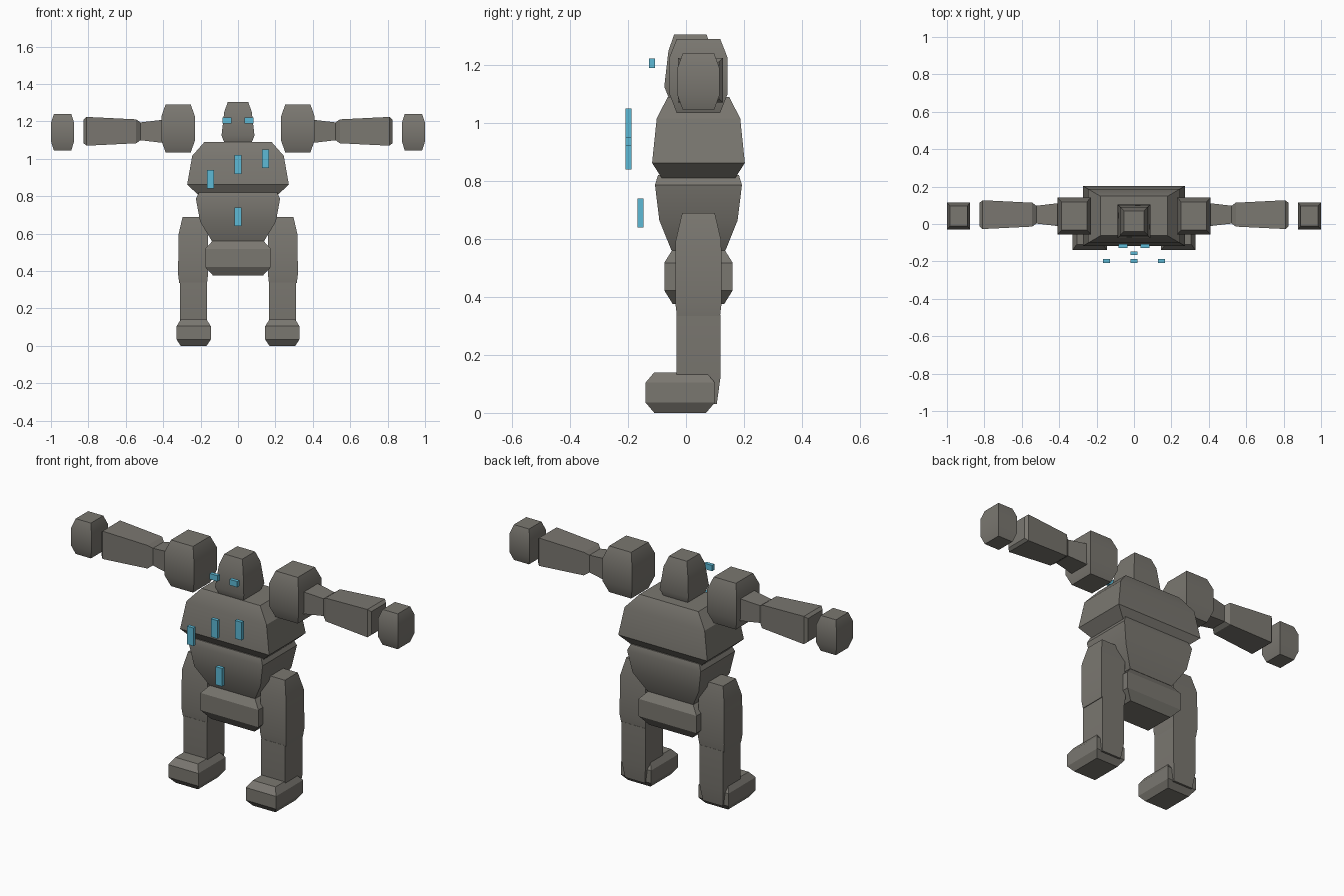
import bpy, bmesh, math

if "Cube" in bpy.data.objects:
    bpy.data.objects.remove(bpy.data.objects["Cube"])

# Depth position shared by the trunk and the limbs
MIDDLE = 0.043

# Profiles: share of the length, then share of the full cross-section
BLOCK = ((0, 0.75), (0.25, 1), (0.75, 1), (1, 0.75))
HEAD = ((0, 0.8), (0.2, 1), (0.75, 0.84), (1, 0.62))
CHEST = ((0, 0.77), (0.2, 1), (0.74, 0.9), (1, 0.66))
ABDOMEN = ((0, 0.62), (0.4, 0.9), (0.87, 1), (1, 0.93))
UPPER_ARM = ((0, 1), (1, 0.75))
FOREARM = ((0, 0.6), (0.08, 0.83), (0.95, 1), (1, 0.83))
THIGH = ((0, 0.93), (0.13, 1), (0.73, 0.98), (1, 0.7))
SHIN = ((0, 0.83), (0.3, 1), (1, 1))
STRAIGHT = ((0, 1), (1, 1))


def make_material(name, red, green, blue):
    material = bpy.data.materials.new(name)
    material.use_nodes = True
    colour = (red, green, blue, 1)
    material.diffuse_color = colour
    shader = material.node_tree.nodes["Principled BSDF"]
    shader.inputs["Base Color"].default_value = colour
    return material


stone = make_material("warm grey stone", red=0.195, green=0.185, blue=0.163)
glow = make_material("light blue", red=0.11, green=0.49, blue=0.67)


def add_part(name, mesh_builder, material):
    """Turn a finished bmesh into an object with sharp-edged smooth shading."""
    bmesh.ops.recalc_face_normals(mesh_builder, faces=mesh_builder.faces[:])
    mesh = bpy.data.meshes.new(name)
    mesh_builder.to_mesh(mesh)
    mesh_builder.free()
    mesh.materials.append(material)
    part = bpy.data.objects.new(name, mesh)
    bpy.context.collection.objects.link(part)
    bpy.ops.object.select_all(action="DESELECT")
    part.select_set(True)
    bpy.context.view_layer.objects.active = part
    bpy.ops.object.shade_smooth_by_angle(angle=math.radians(30))


def loft(name, profile, half_width, half_depth, start, length,
         x=0, y=MIDDLE, material=stone):
    """Upright part: rectangular rings that follow the profile from start."""
    builder = bmesh.new()
    rings = []
    for share, scale in profile:
        width, depth = half_width * scale, half_depth * scale
        corners = ((-width, -depth), (width, -depth), (width, depth), (-width, depth))
        height = start + length * share
        rings.append([builder.verts.new((x + across, y + along, height))
                      for across, along in corners])
    bridge(builder, rings)
    add_part(name, builder, material)


def arm_loft(name, profile, side, half_size, start, length):
    """Sideways part: square rings that follow the profile outwards."""
    builder = bmesh.new()
    rings = []
    for share, scale in profile:
        size = half_size * scale
        corners = ((-size, -size), (size, -size), (size, size), (-size, size))
        reach = side * (start + length * share)
        rings.append([builder.verts.new((reach, 0.05 + along, 1.147 + up))
                      for along, up in corners])
    bridge(builder, rings)
    add_part(name, builder, stone)


def bridge(builder, rings):
    """Join neighbouring rings with quads and close both ends."""
    for lower, upper in zip(rings, rings[1:]):
        for i in range(len(lower)):
            builder.faces.new((lower[i - 1], lower[i], upper[i], upper[i - 1]))
    builder.faces.new(rings[0])
    builder.faces.new(rings[-1])


# Head and trunk
loft("head", HEAD, half_width=0.088, half_depth=0.09, start=1.08, length=0.225, y=0.015)
loft("chest", CHEST, half_width=0.272, half_depth=0.16, start=0.805, length=0.285)
loft("abdomen", ABDOMEN, half_width=0.225, half_depth=0.15, start=0.56, length=0.26)
loft("pelvis", BLOCK, half_width=0.177, half_depth=0.118, start=0.375, length=0.19)

# Limbs and eyes, built for both sides
for name, side in (("left", 1), ("right", -1)):
    loft(name + "_shoulder", BLOCK, half_width=0.09, half_depth=0.1,
         start=1.035, length=0.255, x=side * 0.32)
    arm_loft(name + "_upper_arm", UPPER_ARM, side, half_size=0.063, start=0.39, length=0.135)
    arm_loft(name + "_forearm", FOREARM, side, half_size=0.077, start=0.52, length=0.305)
    loft(name + "_hand", BLOCK, half_width=0.062, half_depth=0.072,
         start=1.045, length=0.195, x=side * 0.938)
    loft(name + "_thigh", THIGH, half_width=0.08, half_depth=0.08,
         start=0.335, length=0.355, x=side * 0.24)
    loft(name + "_shin", SHIN, half_width=0.073, half_depth=0.076,
         start=0.03, length=0.31, x=side * 0.238)
    loft(name + "_foot", BLOCK, half_width=0.092, half_depth=0.119,
         start=0, length=0.14, x=side * 0.237, y=-0.02)
    loft(name + "_eye", STRAIGHT, half_width=0.024, half_depth=0.01,
         start=1.19, length=0.032, x=side * 0.06, y=-0.117, material=glow)

# Glowing marks floating in front of the trunk
for name, x, y, bottom in (("right_chest", -0.147, -0.198, 0.84),
                           ("middle_chest", 0, -0.198, 0.92),
                           ("left_chest", 0.147, -0.198, 0.95),
                           ("abdomen", 0, -0.157, 0.64)):
    loft(name + "_mark", STRAIGHT, half_width=0.02, half_depth=0.01,
         start=bottom, length=0.1, x=x, y=y, material=glow)
